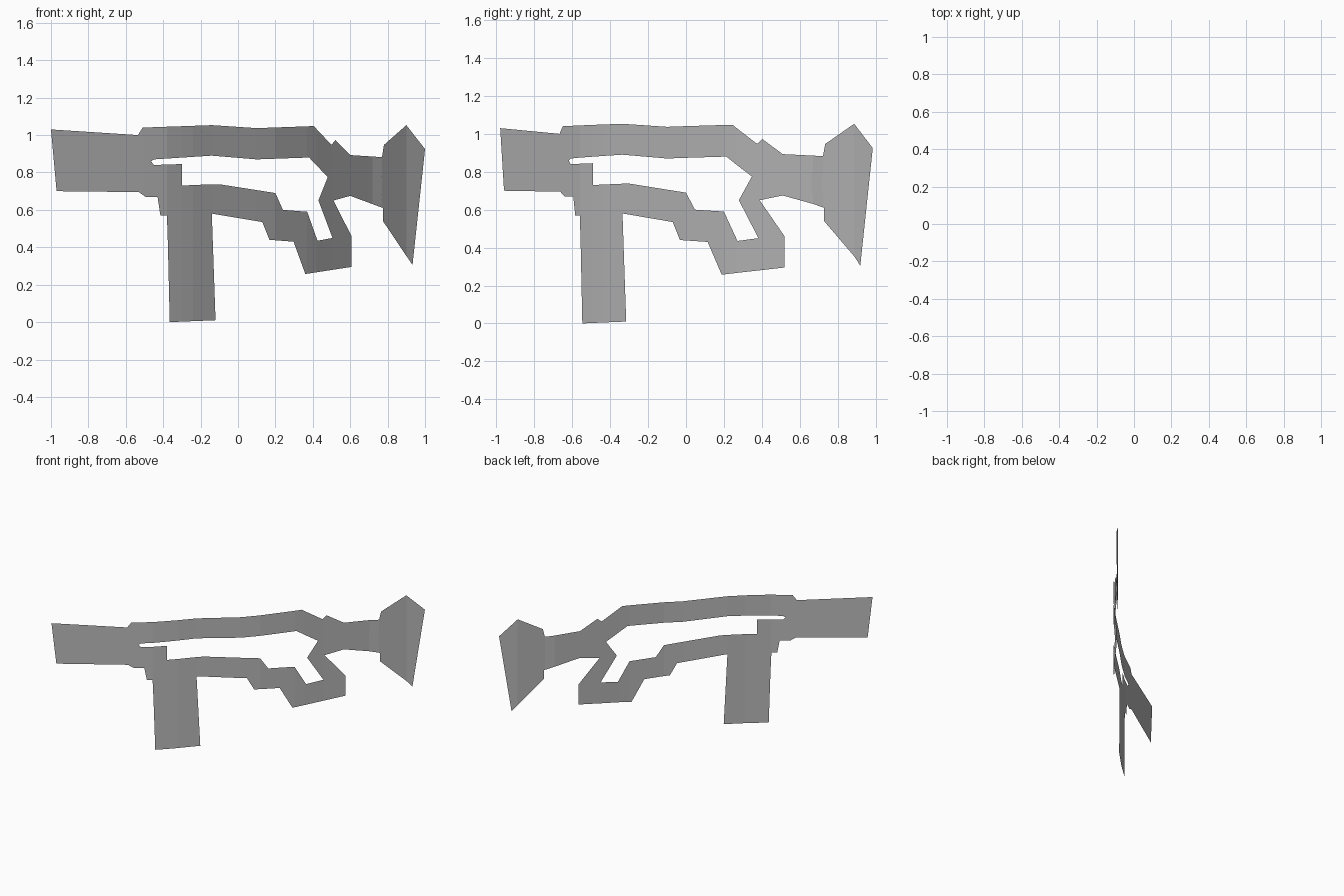
import bpy
import bmesh
from mathutils import Vector

# Remove the default object
default = bpy.data.objects.get("Cube")
if default:
    bpy.data.objects.remove(default, do_unlink=True)

# Single flat grey material
grey = bpy.data.materials.new("plain grey")
grey.use_nodes = True
grey_value = (0.5, 0.5, 0.5, 1)
grey.diffuse_color = grey_value
shader = next(n for n in grey.node_tree.nodes if n.type == "BSDF_PRINCIPLED")
shader.inputs["Base Color"].default_value = grey_value
shader.inputs["Roughness"].default_value = 0.8

# Plan curve that every standing sheet follows, as (x, y)
bend = [(-1, -.98), (-.51, -.65), (-.38, -.56), (-.3, -.49), (-.24, -.435),
        (-.14, -.335), (.1, -.1), (.2, 0), (.37, .2), (.42, .265),
        (.5, .375), (.6, .51), (.72, .67), (.77, .722), (.9, .887), (1, .985)]


def depth_at(x):
    """Interpolate the plan curve at a given x."""
    for (start_x, start_y), (end_x, end_y) in zip(bend, bend[1:]):
        if x <= end_x:
            return start_y + (x - start_x) / (end_x - start_x) * (end_y - start_y)
    return bend[-1][1]


def standing_sheet(name, outline, offset=0.0):
    """Fill an upright outline, crease it at each bend and wrap it on the curve."""
    bm = bmesh.new()
    corners = [bm.verts.new((x, 0, z)) for x, z in outline]
    face = bm.faces.new(corners)
    face.normal_update()
    if face.normal.y > 0:
        face.normal_flip()
    bmesh.ops.triangulate(bm, faces=bm.faces[:])
    for x, _ in bend[1:-1]:
        geometry = bm.verts[:] + bm.edges[:] + bm.faces[:]
        bmesh.ops.bisect_plane(bm, geom=geometry, dist=1e-5,
                               plane_co=Vector((x, 0, 0)),
                               plane_no=Vector((1, 0, 0)))
    for vert in bm.verts:
        vert.co.y = depth_at(vert.co.x) + offset
    mesh = bpy.data.meshes.new(name)
    bm.to_mesh(mesh)
    bm.free()
    mesh.materials.append(grey)
    sheet = bpy.data.objects.new(name, mesh)
    bpy.context.collection.objects.link(sheet)
    return sheet


# Wide panel at the left end, with its stepped lower corner
standing_sheet("left_panel", [
    (-1, 1.03), (-.535, 1), (-.51, 1.04), (-.45, 1.042), (-.45, .87),
    (-.465, .86), (-.45, .84), (-.3, .845), (-.3, .73), (-.38, .57),
    (-.415, .57), (-.43, .67), (-.495, .67), (-.53, .695), (-.97, .7)])

# Post reaching down to the ground
standing_sheet("post", [
    (-.38, .57), (-.3, .73), (-.14, .737), (-.14, .58), (-.12, .01),
    (-.365, 0), (-.375, .42)])

# Long band along the top
standing_sheet("upper_band", [
    (-.45, 1.042), (-.14, 1.053), (.1, 1.037), (.405, 1.048), (.5, .947),
    (.48, .775), (.38, .88), (.1, .87), (-.14, .89), (-.45, .87)])

# Stepped band that drops and hooks back up to the junction
standing_sheet("lower_band", [
    (-.14, .737), (-.1, .737), (.2, .69), (.24, .6), (.37, .59),
    (.425, .435), (.505, .45), (.43, .65), (.51, .65), (.607, .46),
    (.607, .295), (.36, .257), (.297, .43), (.168, .44), (.13, .535),
    (-.14, .58)])

# Junction where the two bands meet
standing_sheet("junction", [
    (.5, .947), (.52, .973), (.6, .893), (.77, .882), (.775, .61),
    (.6, .675), (.51, .65), (.43, .65), (.48, .775)])

# Loose overlapping flap on the front of the junction
standing_sheet("junction_flap", [
    (.53, .72), (.6, .845), (.8, .765), (.77, .68), (.6, .7)], offset=-.008)

# Pointed panel at the right end
standing_sheet("end_panel", [
    (.77, .882), (.78, .947), (.9, 1.053), (1, .925), (.933, .305),
    (.775, .54), (.775, .61)])
